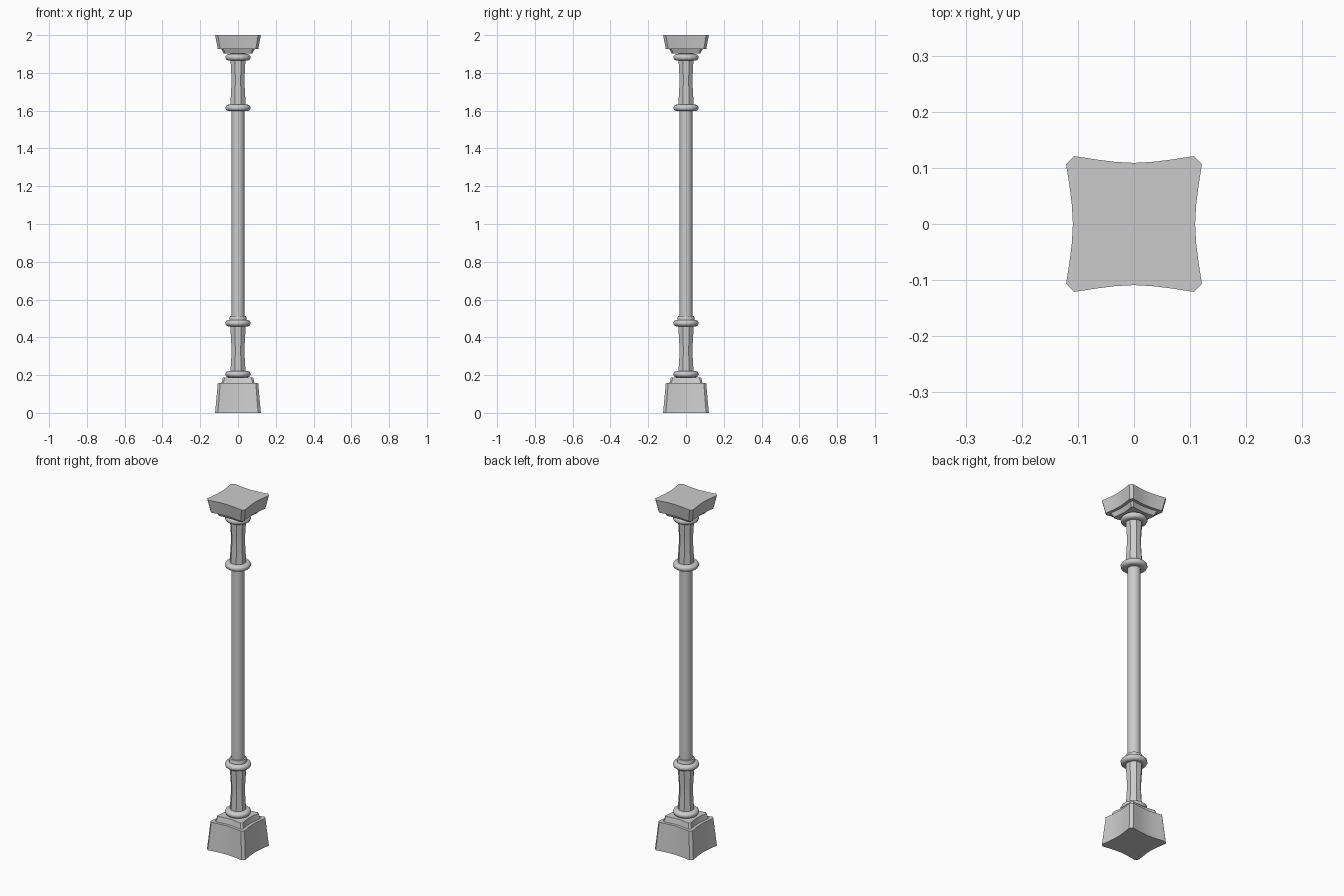
import bpy, bmesh
from math import sin, cos, pi

cube = bpy.data.objects.get("Cube")
if cube:
    bpy.data.objects.remove(cube, do_unlink=True)

stone = bpy.data.materials.new("grey stone")
stone.use_nodes = True
GREY = (0.6, 0.6, 0.6, 1)
stone.diffuse_color = GREY
stone.node_tree.nodes["Principled BSDF"].inputs["Base Color"].default_value = GREY


def loft(name, rings, smooth_angle):
    """Skin a stack of matching rings and cap both ends."""
    bm = bmesh.new()
    loops = [[bm.verts.new(p) for p in ring] for ring in rings]
    n = len(loops[0])
    for low, high in zip(loops, loops[1:]):
        for i in range(n):
            j = (i + 1) % n
            bm.faces.new((low[i], low[j], high[j], high[i]))
    bm.faces.new(loops[0][::-1])
    bm.faces.new(loops[-1])
    bmesh.ops.recalc_face_normals(bm, faces=bm.faces)
    mesh = bpy.data.meshes.new(name)
    bm.to_mesh(mesh)
    bm.free()
    mesh.materials.append(stone)
    obj = bpy.data.objects.new(name, mesh)
    bpy.context.collection.objects.link(obj)
    bpy.ops.object.select_all(action='DESELECT')
    obj.select_set(True)
    bpy.context.view_layer.objects.active = obj
    bpy.ops.object.shade_smooth_by_angle(angle=smooth_angle)
    return obj


def turned(name, profile, sides, smooth_angle=0.6):
    """Revolve (radius, z) pairs; a flat side faces the front."""
    turns = [2 * pi * (i + 0.5) / sides for i in range(sides)]
    return loft(name, [[(r * cos(a), r * sin(a), z) for a in turns]
                       for r, z in profile], smooth_angle)


def concave_block(name, profile):
    """Square block with hollowed sides and clipped corners, from (half width, z)."""
    side = [(-0.88, 1), (-0.56, 0.95), (-0.28, 0.915), (0, 0.9),
            (0.28, 0.915), (0.56, 0.95), (0.88, 1)]
    outline = []
    for turn in range(4):
        c, s = round(cos(turn * pi / 2)), round(sin(turn * pi / 2))
        outline += [(-x * c - y * s, -x * s + y * c) for x, y in side]
    return loft(name, [[(x * h, y * h, z) for x, y in outline]
                       for h, z in profile], 0.5)


def ring_moulding(name, z):
    """Rounded bead around the shaft."""
    steps = 10
    arc = [-pi / 2 + pi * i / steps for i in range(steps + 1)]
    turned(name, [(0.05 + 0.018 * cos(a), z + 0.017 * sin(a)) for a in arc], 16, 0.7)


# Pedestal and capital
concave_block("pedestal", [(0.121, 0), (0.107, 0.157)])
concave_block("pedestal_step", [(0.088, 0.157), (0.08, 0.187)])
concave_block("capital_step", [(0.075, 1.902), (0.088, 1.926)])
concave_block("capital", [(0.107, 1.926), (0.121, 2)])

# Main round shaft
turned("shaft", [(0.034, 0.48), (0.034, 1.62)], 16)
turned("shaft_collar", [(0.046, 0.48), (0.046, 0.505), (0.043, 0.512)], 16)

# Eight-sided flared necks
for name, low, high in (("lower_neck", 0.187, 0.475), ("upper_neck", 1.615, 1.905)):
    span = high - low
    turned(name, [(0.044, low), (0.043, low + 0.12 * span), (0.038, low + 0.4 * span),
                  (0.038, low + 0.6 * span), (0.043, low + 0.88 * span), (0.044, high)], 8)

# Ring mouldings at both ends of each neck
for name, z in (("pedestal_ring", 0.205), ("lower_shaft_ring", 0.475),
                ("upper_shaft_ring", 1.615), ("capital_ring", 1.882)):
    ring_moulding(name, z)
